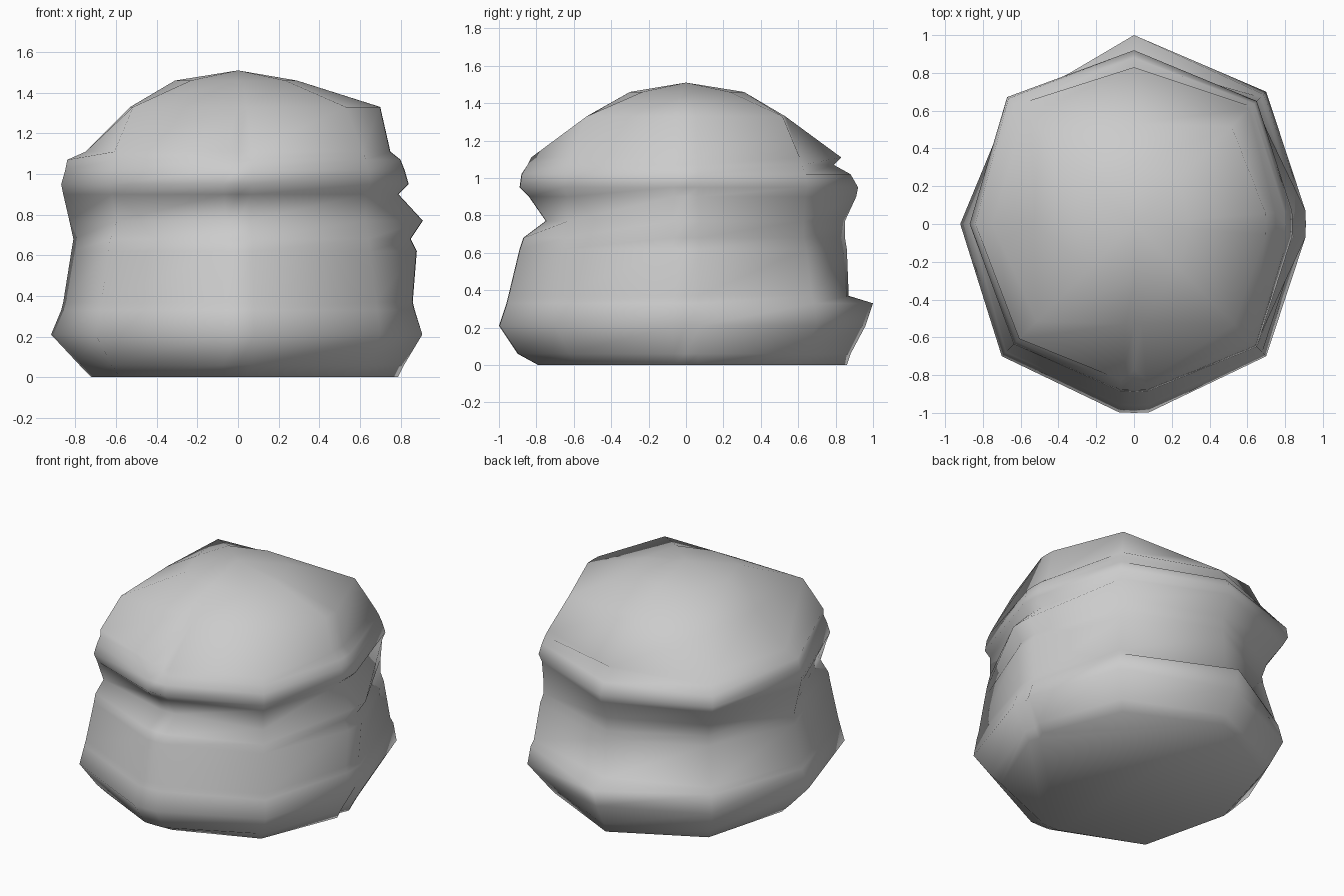
import bpy, bmesh, math

# Ring height: radii at +x, +x+y, +y, -x+y, -x, -x-y, -y, +x-y
RINGS = [
    (0.00, (.79, .82, .86, .80, .72, .82, .79, .82)),   # flat base
    (0.06, (.82, .87, .88, .84, .78, .88, .90, .88)),
    (0.21, (.91, .99, .96, .92, .92, .99, 1.0, .99)),   # widest bulge
    (0.33, (.87, .97, 1.0, .89, .87, .96, .96, .97)),   # back lip
    (0.37, (.86, .95, .87, .87, .86, .95, .95, .96)),
    (0.62, (.88, .91, .86, .80, .82, .90, .89, .92)),
    (0.68, (.85, .89, .85, .79, .81, .89, .87, .91)),
    (0.77, (.91, .89, .85, .82, .83, .84, .75, .89)),   # front groove
    (0.90, (.79, .90, .91, .92, .86, .88, .84, .89)),   # right groove
    (0.95, (.84, .92, .92, .95, .87, .90, .89, .92)),   # middle ridge
    (1.02, (.82, .90, .88, .94, .85, .88, .88, .91)),
    (1.07, (.80, .88, .79, .89, .84, .86, .85, .89)),
    (1.11, (.75, .86, .83, .82, .75, .86, .83, .87)),   # cap rim
    (1.33, (.70, .73, .53, .71, .53, .73, .53, .75)),
    (1.46, (.29, .33, .31, .33, .31, .33, .30, .33)),
]

# Creases: column -> {ring: depth}, right base dent and front cap notch
CREASES = {0: {0: .03, 1: .03, 2: .03}, 6: {11: .04, 12: .06}}

bm = bmesh.new()


def add_ring(index, z, radii):
    verts = []
    for i, r in enumerate(radii):
        angle = i * math.pi / 4
        points = [(0, r)]
        if i in CREASES:                      # narrow fold with two shoulders
            depth = CREASES[i].get(index, 0)
            points = [(-.08, r), (0, r - depth), (.08, r)]
        for da, rr in points:
            verts.append(bm.verts.new((rr * math.cos(angle + da),
                                       rr * math.sin(angle + da), z)))
    return verts


# Stack of rings joined into the lumpy wall
rings = [add_ring(k, z, radii) for k, (z, radii) in enumerate(RINGS)]
count = len(rings[0])
for low, high in zip(rings, rings[1:]):
    for i in range(count):
        j = (i + 1) % count
        bm.faces.new((low[i], low[j], high[j], high[i]))

# Base and domed crown
bm.faces.new(rings[0][::-1])
apex = bm.verts.new((0, 0, 1.51))
for i in range(count):
    bm.faces.new((rings[-1][i], rings[-1][(i + 1) % count], apex))

for face in bm.faces:
    face.smooth = True
mesh = bpy.data.meshes.new("layered_bun")
bm.to_mesh(mesh)
bm.free()
bun = bpy.data.objects.new("layered_bun", mesh)
bpy.context.collection.objects.link(bun)
